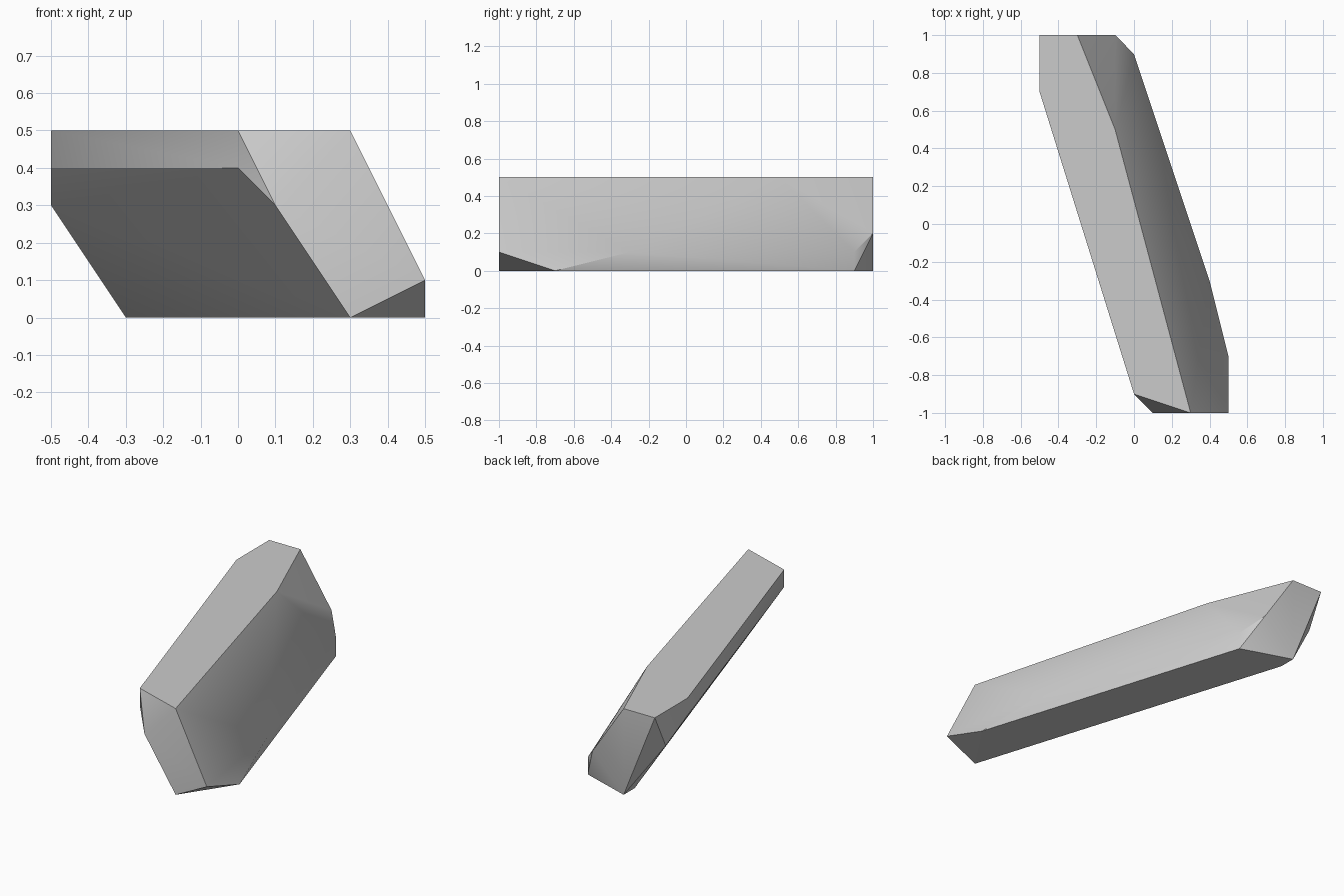
import bpy
import bmesh
import math

# Remove the default object
default_object = bpy.data.objects.get("Cube")
if default_object:
    bpy.data.objects.remove(default_object, do_unlink=True)


def make_material(name, colour):
    material = bpy.data.materials.new(name)
    material.use_nodes = True
    material.diffuse_color = colour
    shader = material.node_tree.nodes["Principled BSDF"]
    shader.inputs["Base Color"].default_value = colour
    shader.inputs["Roughness"].default_value = 0.8
    return material


def faceted_hull(name, corners, unit, material):
    """Wrap flat facets around a few corner points given in grid units."""
    mesh = bpy.data.meshes.new(name)
    bm = bmesh.new()
    for corner in corners:
        bm.verts.new([value * unit for value in corner])
    bmesh.ops.convex_hull(bm, input=bm.verts)
    # Merge coplanar triangles into clean facets
    bmesh.ops.dissolve_limit(bm, angle_limit=math.radians(1),
                             verts=bm.verts, edges=bm.edges)
    bmesh.ops.recalc_face_normals(bm, faces=bm.faces)
    bm.to_mesh(mesh)
    bm.free()
    mesh.materials.append(material)
    shape = bpy.data.objects.new(name, mesh)
    bpy.context.collection.objects.link(shape)
    return shape


# Outline of the flat top, then of the flat underside
top_outline = [(-5, 10), (-3, 10), (-1, 5), (3, -10), (0, -9), (-5, 7)]
base_outline = [(3, -10), (5, -7), (0, 9), (-3, 10), (-3, 9)]

# Corners of the chamfers between top and underside
back_chamfer = [(0, 9, 1), (-1, 10, 2), (-5, 9, 3)]
front_chamfer = [(0, -9, 4), (1, -10, 3), (5, -10, 1)]
side_bulge = [(4, -3, 1)]
overhang_edge = [(-5, 7, 4)]

corners = [(x, y, 5) for x, y in top_outline]
corners += [(x, y, 0) for x, y in base_outline]
corners += back_chamfer + front_chamfer + side_bulge + overhang_edge

# Leaning stone slab
stone_grey = make_material("stone grey", (0.6, 0.6, 0.6, 1))
slab = faceted_hull("stone_slab", corners, 0.1, stone_grey)

# Soft shading over the shallow facets, crisp main edges
bpy.ops.object.select_all(action="DESELECT")
slab.select_set(True)
bpy.context.view_layer.objects.active = slab
bpy.ops.object.shade_smooth_by_angle(angle=math.radians(30))
